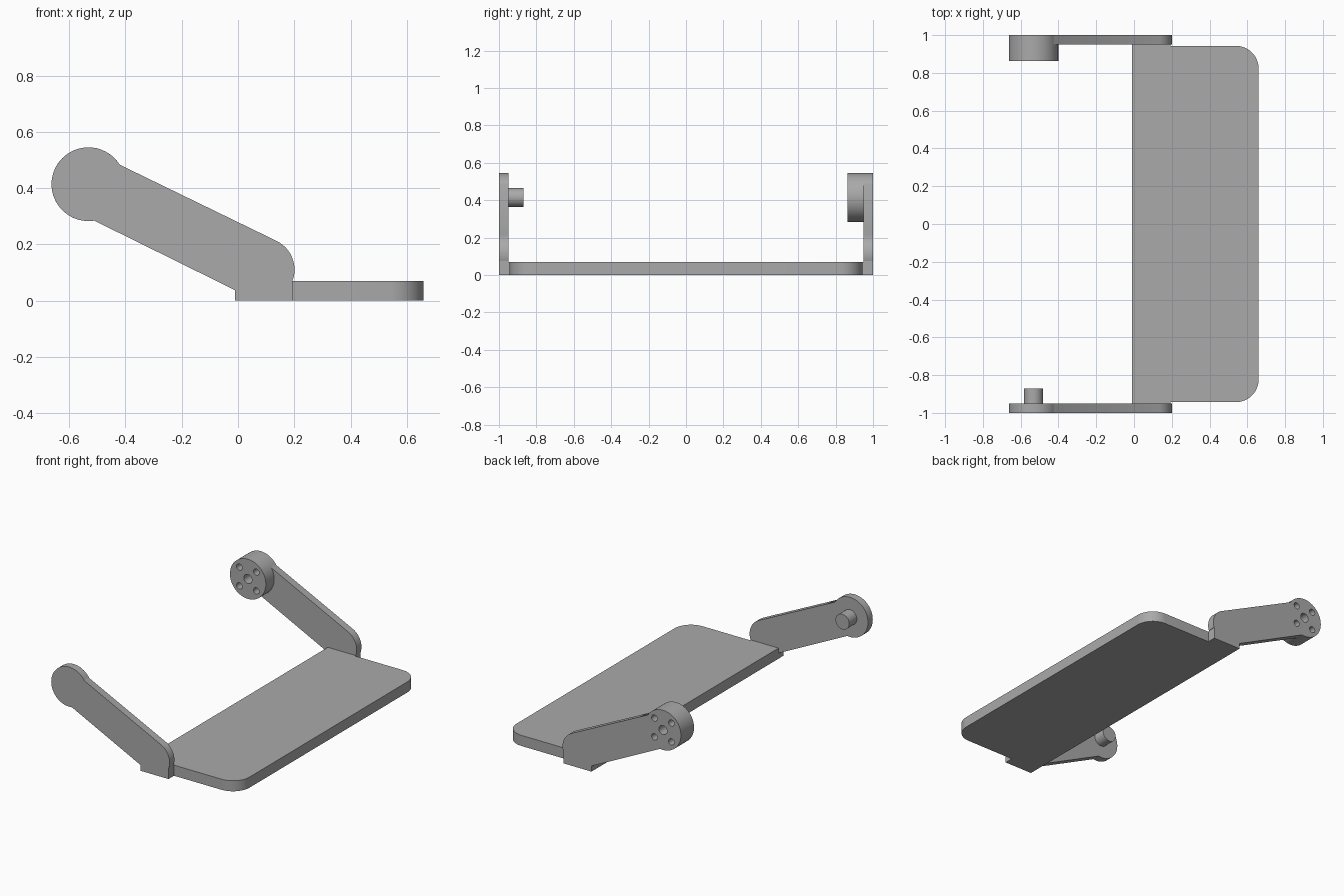
import bpy
from math import sin, cos, radians, pi

if "Cube" in bpy.data.objects:
    bpy.data.objects.remove(bpy.data.objects["Cube"], do_unlink=True)

grey = bpy.data.materials.new("plain grey")
grey.use_nodes = True
COLOR = (0.4, 0.4, 0.4, 1)
grey.diffuse_color = COLOR
grey.node_tree.nodes["Principled BSDF"].inputs["Base Color"].default_value = COLOR


def arc(cx, cy, r, start, end, steps):
    angles = [radians(start + (end - start) * i / steps) for i in range(steps + 1)]
    return [(cx + r * cos(a), cy + r * sin(a)) for a in angles]


def circle(cx, cy, r, sides=32):
    return arc(cx, cy, r, 0, 360, sides)[:-1]


def extrude(name, loops, low, high, upright=True):
    """Extrude a flat outline (first loop) with holes (other loops).
    Upright parts lie in the xz plane and run along y; others run along z."""
    curve = bpy.data.curves.new(name, 'CURVE')
    curve.dimensions = '2D'
    curve.fill_mode = 'BOTH'
    curve.extrude = (high - low) / 2
    for loop in loops:
        spline = curve.splines.new('POLY')
        spline.points.add(len(loop) - 1)
        for point, (u, v) in zip(spline.points, loop):
            point.co = (u, v, 0, 1)
        spline.use_cyclic_u = True
    obj = bpy.data.objects.new(name, curve)
    bpy.context.collection.objects.link(obj)
    middle = (low + high) / 2
    if upright:
        obj.rotation_euler.x = pi / 2
        obj.location.y = middle
    else:
        obj.location.z = middle
    bpy.ops.object.select_all(action='DESELECT')
    obj.select_set(True)
    bpy.context.view_layer.objects.active = obj
    bpy.ops.object.convert(target='MESH')
    obj = bpy.context.object
    obj.name = name
    obj.data.materials.clear()
    obj.data.materials.append(grey)
    bpy.ops.object.shade_smooth_by_angle(angle=radians(30))
    return obj


# Footplate: rounded outer corners, short tabs reaching the arms
BACK, FRONT, TAB, SIDE, TIP, R = -0.01, 0.66, 0.193, 0.943, 0.952, 0.12
half = [(BACK, -TIP), (TAB, -TIP), (TAB, -SIDE)]
half += arc(FRONT - R, -SIDE + R, R, -90, 0, 12)
plate = half + [(x, -y) for x, y in reversed(half)]
extrude("footplate", [plate], 0, 0.07, upright=False)

# Arm outline: round head, sloping bar, squared foot, rounded heel
HX, HZ, HR = -0.532, 0.414, 0.131
arm = arc(HX, HZ, HR, 32, 279, 40)
arm += [(BACK, 0.037), (BACK, 0), (TAB, 0), (TAB, 0.075)]
arm += arc(0.087, 0.11, 0.114, -18, 64, 14)

# Bolt holes through the hub: one in the centre, four around it
holes = [circle(HX, HZ, 0.03, 24)]
holes += [circle(HX + dx, HZ + dz, 0.021, 20)
          for dx in (-0.062, 0.062) for dz in (-0.062, 0.062)]

extrude("right_arm", [arm], -1, -0.95)
extrude("right_pin", [circle(HX, HZ, 0.05)], -0.95, -0.87)
extrude("left_arm", [arm] + holes, 0.95, 1)
extrude("left_hub", [circle(HX, HZ, HR, 64)] + holes, 0.863, 0.95)
